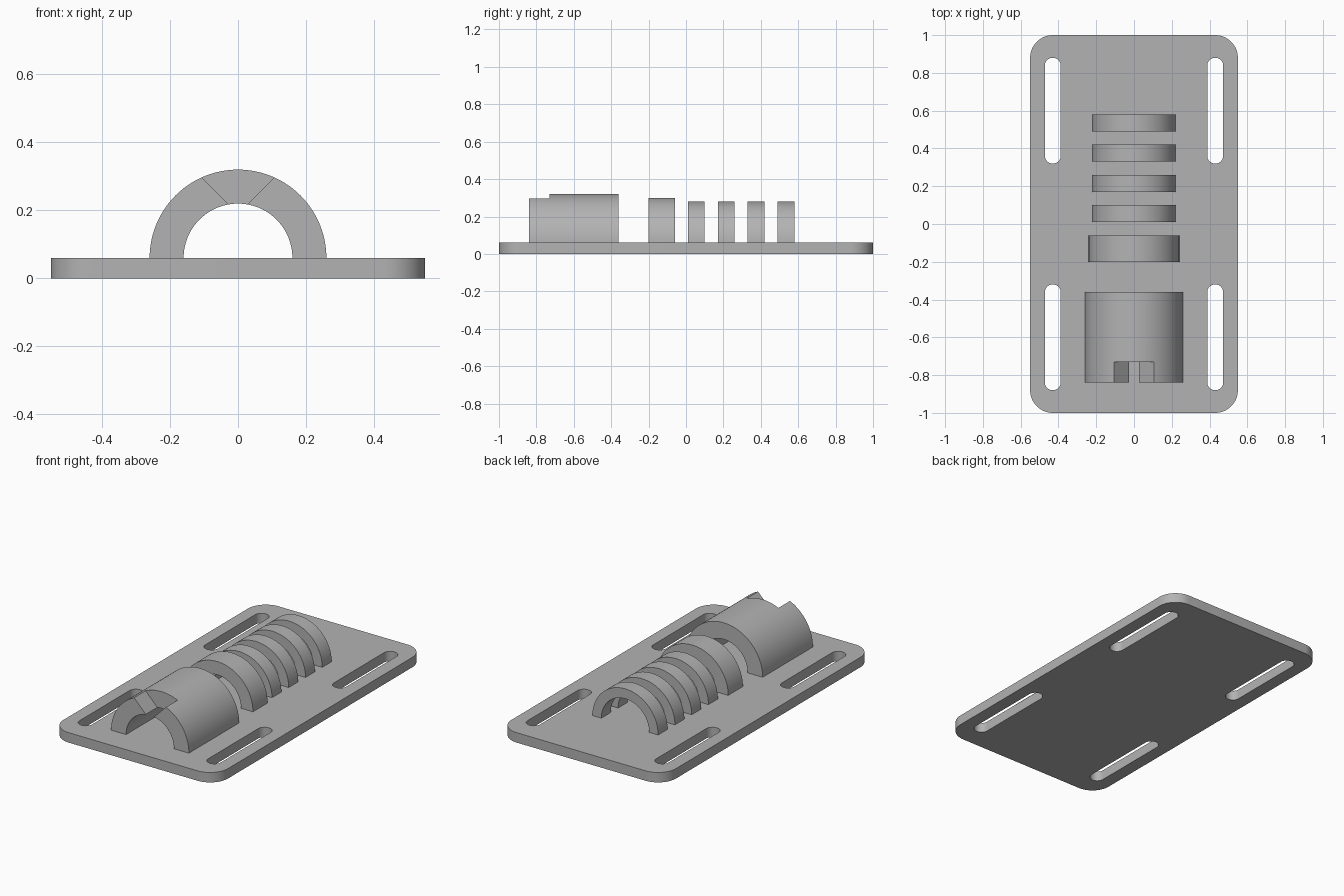
import bpy
import bmesh
from math import cos, sin, pi, radians

cube = bpy.data.objects.get("Cube")
if cube:
    bpy.data.objects.remove(cube)

grey = bpy.data.materials.new("plain_grey")
grey.use_nodes = True
colour = (0.45, 0.45, 0.45, 1)
grey.diffuse_color = colour
grey.node_tree.nodes["Principled BSDF"].inputs["Base Color"].default_value = colour

PLATE_TOP = 0.06
BORE = 0.16


def arc(cx, cy, r, start, end, steps):
    """Points along a circular arc, angles in degrees."""
    angles = [radians(start + (end - start) * i / steps) for i in range(steps + 1)]
    return [(cx + r * cos(a), cy + r * sin(a)) for a in angles]


def rounded_rect(cx, cy, hx, hy, r, steps=16):
    points = []
    for sx, sy, start in ((1, 1, 0), (-1, 1, 90), (-1, -1, 180), (1, -1, 270)):
        points += arc(cx + sx * (hx - r), cy + sy * (hy - r), r, start, start + 90, steps)
    return points


def prism(name, outlines, place, low, high):
    """Extrude closed outlines from low to high; place maps (u, v, depth) to 3D."""
    bm = bmesh.new()
    for outline in outlines:
        verts = [bm.verts.new(place(u, v, low)) for u, v in outline]
        face = bm.faces.new(verts)
        result = bmesh.ops.extrude_face_region(bm, geom=[face], use_keep_orig=True)
        for item in result["geom"]:
            if isinstance(item, bmesh.types.BMVert):
                u_v = outline[min(range(len(outline)), key=lambda i: (item.co - verts[i].co).length)]
                item.co = place(u_v[0], u_v[1], high)
    bmesh.ops.remove_doubles(bm, verts=bm.verts, dist=0.00001)
    bmesh.ops.recalc_face_normals(bm, faces=bm.faces)
    mesh = bpy.data.meshes.new(name)
    bm.to_mesh(mesh)
    bm.free()
    mesh.materials.append(grey)
    obj = bpy.data.objects.new(name, mesh)
    bpy.context.collection.objects.link(obj)
    return obj


def upright(u, v, d):
    return (u, v, d)


def lengthwise(u, v, d):
    return (u, d, v)


def cut(target, cutter):
    """Subtract the cutter, then discard it."""
    cutter.hide_render = True
    mod = target.modifiers.new("cut", "BOOLEAN")
    mod.operation = "DIFFERENCE"
    mod.solver = "EXACT"
    mod.object = cutter
    select(target)
    bpy.ops.object.modifier_apply(modifier=mod.name)
    bpy.data.objects.remove(cutter)


def select(obj):
    bpy.ops.object.select_all(action="DESELECT")
    obj.select_set(True)
    bpy.context.view_layer.objects.active = obj


def smooth(obj):
    select(obj)
    bpy.ops.object.shade_smooth_by_angle(angle=radians(30))


def arch(name, radius, front, back):
    outline = arc(0, PLATE_TOP, radius, 0, 180, 48) + arc(0, PLATE_TOP, BORE, 180, 0, 48)
    return prism(name, [outline], lengthwise, front, back)


# Base plate with four mounting slots
plate = prism("base_plate", [rounded_rect(0, 0, 0.55, 1, 0.12)], upright, 0, PLATE_TOP)
slots = [rounded_rect(sx * 0.43, sy * 0.6, 0.042, 0.28, 0.0415)
         for sx in (-1, 1) for sy in (-1, 1)]
cut(plate, prism("slot_cutter", slots, upright, -0.1, 0.2))
smooth(plate)

# Long front sleeve with a V notch in its front end
sleeve = arch("notched_sleeve", 0.26, -0.84, -0.36)
notch = [(0, 0.19), (0.21, 0.4), (-0.21, 0.4)]
cut(sleeve, prism("notch_cutter", [notch], lengthwise, -0.95, -0.73))
smooth(sleeve)

# Middle collar
smooth(arch("middle_collar", 0.24, -0.20, -0.06))

# Row of narrow ribs
for i in range(4):
    front = 0.01 + i * 0.16
    smooth(arch(f"rib_{i + 1}", 0.22, front, front + 0.09))
